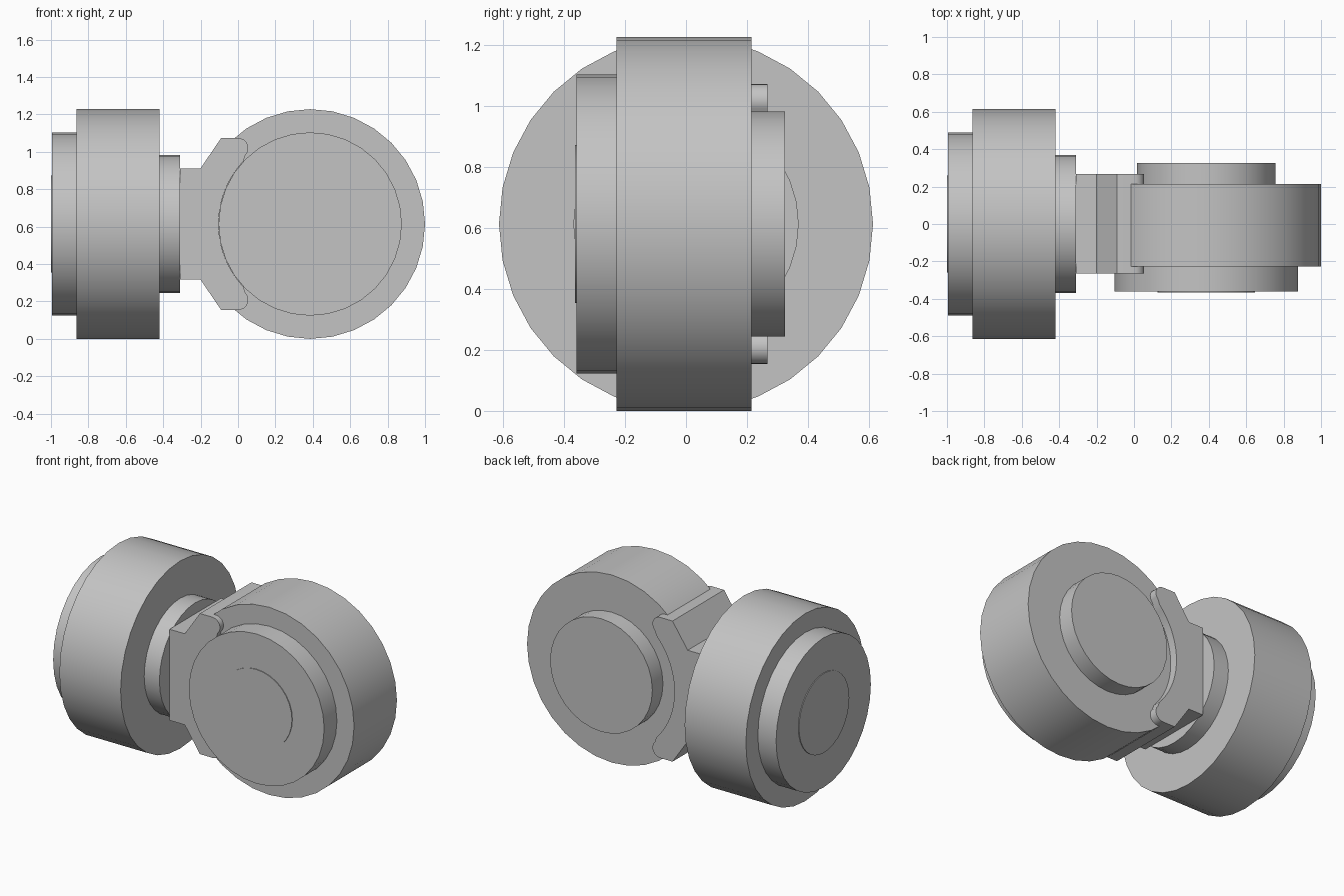
import bpy, bmesh
from math import sin, cos, radians, pi
from mathutils import Matrix, Vector

cube = bpy.data.objects.get("Cube")
if cube:
    bpy.data.objects.remove(cube, do_unlink=True)

grey = bpy.data.materials.new("plain_grey")
grey.use_nodes = True
COLOUR = (0.55, 0.55, 0.55, 1)
grey.diffuse_color = COLOUR
grey.node_tree.nodes["Principled BSDF"].inputs["Base Color"].default_value = COLOUR

MID = 0.614          # height of both axes, also the housing radius
HUB_X = 0.386        # axis of the front-facing motor


def finish(name, bm):
    bmesh.ops.recalc_face_normals(bm, faces=bm.faces)
    mesh = bpy.data.meshes.new(name)
    bm.to_mesh(mesh)
    bm.free()
    mesh.materials.append(grey)
    obj = bpy.data.objects.new(name, mesh)
    bpy.context.collection.objects.link(obj)
    bpy.ops.object.select_all(action="DESELECT")
    obj.select_set(True)
    bpy.context.view_layer.objects.active = obj
    bpy.ops.object.shade_smooth_by_angle(angle=radians(30))
    return obj


def motor(name, matrix):
    """Stepped round housing turned about its own z; z = 0 is the cap end."""
    steps = [(0.26, 0, 0.005), (0.49, 0.005, 0.137),
             (MID, 0.137, 0.58), (0.37, 0.58, 0.69)]
    profile = [(0, 0)]
    for radius, start, end in steps:
        profile += [(radius, start), (radius, end)]
    profile.append((0, 0.69))
    bm = bmesh.new()
    verts = [bm.verts.new((r, 0, z)) for r, z in profile]
    edges = [bm.edges.new(pair) for pair in zip(verts, verts[1:])]
    bmesh.ops.spin(bm, geom=verts + edges, axis=(0, 0, 1), cent=(0, 0, 0),
                   angle=2 * pi, steps=32)
    bmesh.ops.remove_doubles(bm, verts=bm.verts, dist=0.0005)
    bm.transform(matrix)
    return finish(name, bm)


# Two identical motors with crossed axes
motor("side_motor", Matrix.Translation((-1, 0, MID)) @ Matrix.Rotation(pi / 2, 4, "Y"))
motor("front_motor", Matrix.Translation((HUB_X, -0.365, MID)) @ Matrix.Rotation(-pi / 2, 4, "X"))


def arc(cx, cz, radius, start, end, count):
    angles = [radians(start + (end - start) * i / count) for i in range(count + 1)]
    return [(cx + radius * cos(a), cz + radius * sin(a)) for a in angles]


# Cradle bracket: upper half of the outline, mirrored for the lower half
upper = [(-0.31, 0.298), (-0.2, 0.298), (-0.09, 0.46)]
upper += arc(0, 0.405, 0.055, 90, -45, 8)
upper += arc(HUB_X, 0, 0.49, 137, 180, 10)
lower = [(x, -z) for x, z in reversed(upper[:-1])]

bm = bmesh.new()
face = bm.faces.new([bm.verts.new((x, -0.265, MID + z)) for x, z in upper + lower])
extruded = bmesh.ops.extrude_face_region(bm, geom=[face], use_keep_orig=True)
bmesh.ops.translate(bm, vec=Vector((0, 0.533, 0)),
                    verts=[v for v in extruded["geom"] if isinstance(v, bmesh.types.BMVert)])
finish("cradle_bracket", bm)
